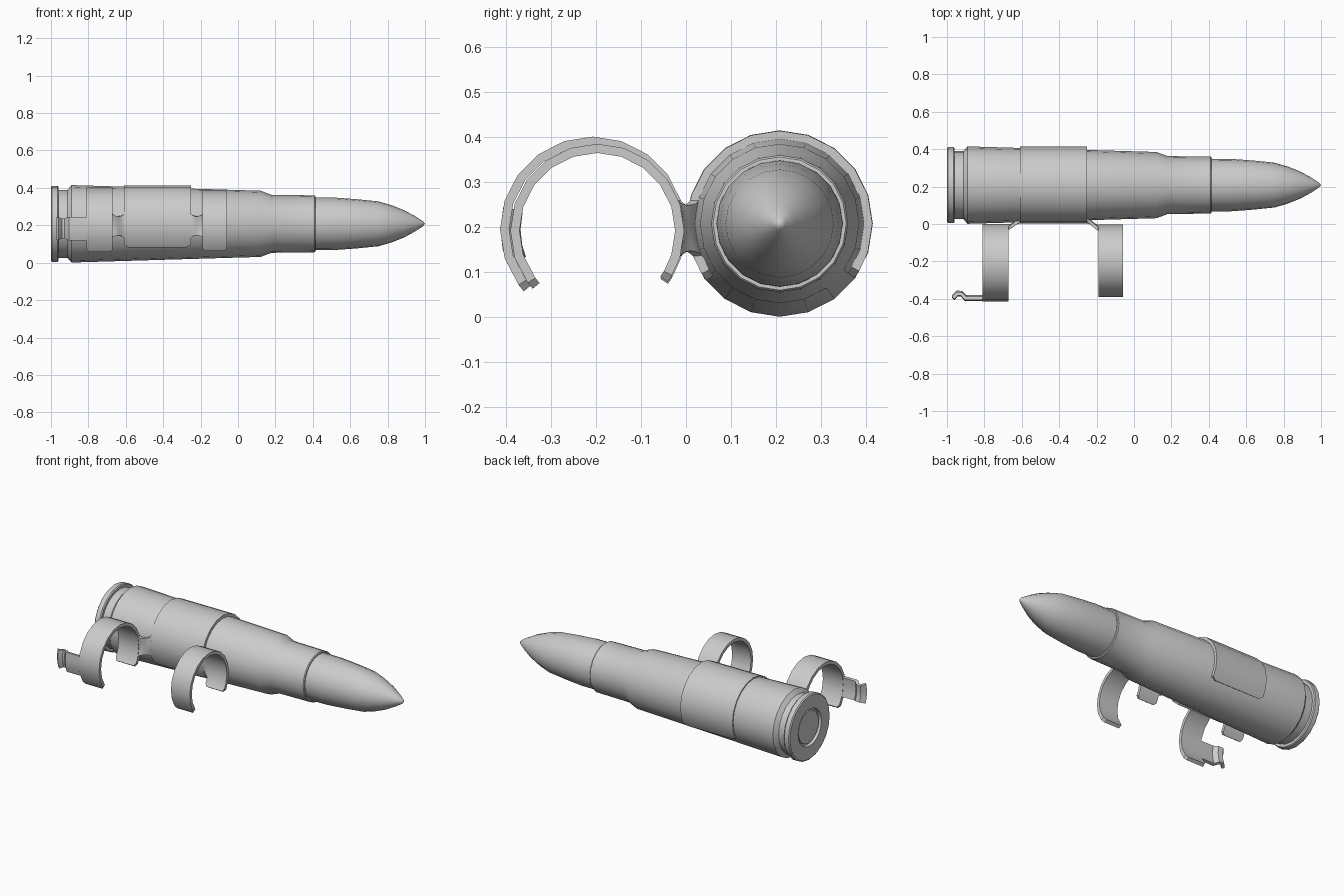
import bpy, bmesh
from math import cos, sin, radians, sqrt

cube = bpy.data.objects.get("Cube")
if cube:
    bpy.data.objects.remove(cube)

metal = bpy.data.materials.new("grey metal")
metal.use_nodes = True
GREY = (0.6, 0.6, 0.6, 1)
metal.diffuse_color = GREY
metal.node_tree.nodes["Principled BSDF"].inputs["Base Color"].default_value = GREY

THICK = 0.02
STEP = 18
# Circle centres (y, z) and outer radii
ROUND = (0.208, 0.208)
HOLDER = (ROUND, 0.206)
REAR = ((-0.207, 0.195), 0.206)
FRONT = ((-0.197, 0.192), 0.193)


def grid(name, rows, thickness=0.0, wrap=False):
    """Surface through rows of points, optionally closed around or thickened."""
    bm = bmesh.new()
    verts = [[bm.verts.new(p) for p in row] for row in rows]
    count = len(rows[0])
    for a, b in zip(verts, verts[1:]):
        for i in range(count if wrap else count - 1):
            j = (i + 1) % count
            bm.faces.new((a[i], a[j], b[j], b[i]))
    if wrap:
        bmesh.ops.remove_doubles(bm, verts=bm.verts[:], dist=0.0001)
    bmesh.ops.recalc_face_normals(bm, faces=bm.faces[:])
    mesh = bpy.data.meshes.new(name)
    bm.to_mesh(mesh)
    bm.free()
    mesh.materials.append(metal)
    obj = bpy.data.objects.new(name, mesh)
    bpy.context.collection.objects.link(obj)
    bpy.ops.object.select_all(action='DESELECT')
    obj.select_set(True)
    bpy.context.view_layer.objects.active = obj
    if thickness:
        mod = obj.modifiers.new("Sheet thickness", 'SOLIDIFY')
        mod.thickness = thickness
        mod.offset = 0
        mod.use_even_offset = True
        bpy.ops.object.modifier_apply(modifier=mod.name)
    bpy.ops.object.shade_smooth_by_angle(angle=radians(30))
    return obj


def polar(x, centre, r, deg):
    a = radians(deg)
    return (x, centre[0] + r * cos(a), centre[1] + r * sin(a))


def lathe(name, profile):
    angles = range(0, 360, STEP)
    grid(name, [[polar(x, ROUND, r, a) for a in angles] for x, r in profile], wrap=True)


def clip(name, circle, x0, x1, start, end, corner):
    """Curved strap with clipped corners at both ends."""
    centre, outer = circle
    r = outer - THICK / 2
    inner = [a for a in range(-36, 271, STEP) if start + 6 < a < end - 6]
    stations = [(start, corner), (start + 5, 0)]
    stations += [(a, 0) for a in inner] + [(end - 5, 0), (end, corner)]
    rows = [[polar(x0 + c, centre, r, a), polar(x1 - c, centre, r, a)] for a, c in stations]
    grid(name, rows, THICK)


def side_y(circle, z, sign):
    (cy, cz), r = circle
    return cy + sign * sqrt((r - THICK / 2) ** 2 - (z - cz) ** 2)


def bridge(name, loop, x_loop, x_holder):
    """Saddle joining a loop to the holder strap."""
    rows = []
    for i in range(7):
        t = i / 6
        blend = t * t * (3 - 2 * t)
        waist = 0.012 * sin(t * 3.1416)
        low, high = 0.135 + waist, 0.26 - waist
        row = []
        for k in range(5):
            z = low + (high - low) * k / 4
            y = (1 - blend) * side_y(loop, z, 1) + blend * side_y(HOLDER, z, -1)
            row.append((x_loop + (x_holder - x_loop) * t, y, z))
        rows.append(row)
    grid(name, rows, THICK * 0.9)


# Cartridge case with rim, extractor groove, shoulder and primer ring
lathe("cartridge_case", [
    (-0.992, 0), (-0.992, 0.1), (-0.982, 0.102), (-0.982, 0.112), (-1.0, 0.115),
    (-1.0, 0.196), (-0.994, 0.203), (-0.966, 0.203), (-0.96, 0.198), (-0.96, 0.182),
    (-0.912, 0.182), (-0.89, 0.207), (0.12, 0.177), (0.18, 0.155), (0.41, 0.152),
    (0.415, 0.148), (0.415, 0.13)])

# Pointed projectile
lathe("bullet", [
    (0.4, 0.141), (0.52, 0.14), (0.63, 0.132), (0.75, 0.12), (0.82, 0.1),
    (0.89, 0.072), (0.95, 0.039), (0.988, 0.014), (1.0, 0)])

# Link straps
clip("holder_strap", HOLDER, -0.61, -0.25, -36, 218, 0.025)
clip("rear_loop", REAR, -0.81, -0.67, -36, 222, 0.012)
clip("front_loop", FRONT, -0.19, -0.06, -36, 222, 0.012)

# Saddles between straps
bridge("rear_bridge", REAR, -0.672, -0.608)
bridge("front_bridge", FRONT, -0.188, -0.252)

# Crimped locking tab behind the rear loop
tab = [(-0.808, 0.196), (-0.9, 0.196), (-0.922, 0.172), (-0.945, 0.17), (-0.966, 0.194)]
grid("locking_tab", [[polar(x, REAR[0], r, a) for a in (166, 180, 192, 202)] for x, r in tab], 0.018)
